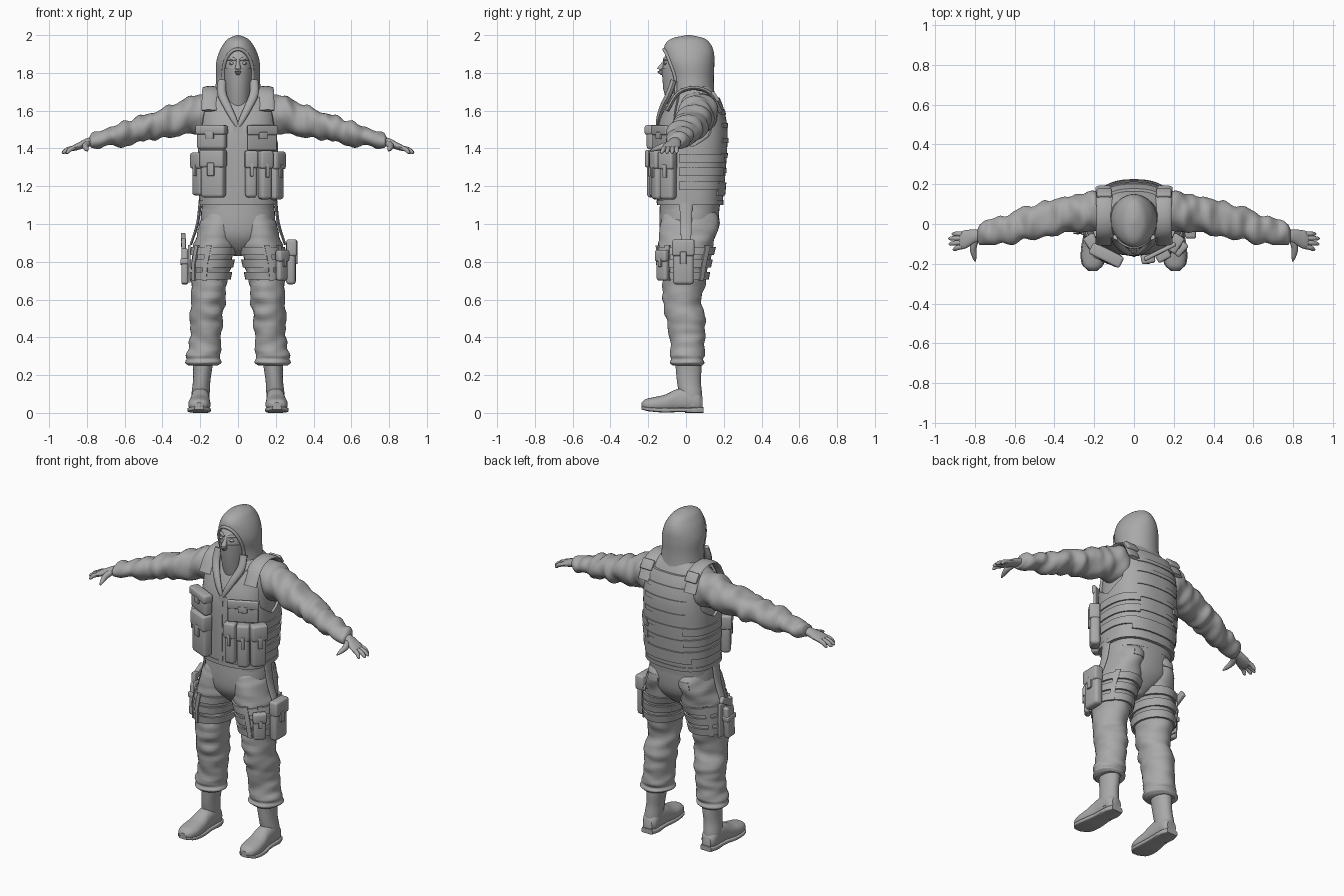
import bpy, bmesh, math
from mathutils import Vector, Matrix, noise

if "Cube" in bpy.data.objects:
    bpy.data.objects.remove(bpy.data.objects["Cube"])

GREY = (0.4, 0.4, 0.4, 1)
mat = bpy.data.materials.new("plain_grey")
mat.use_nodes = True
mat.diffuse_color = GREY
mat.node_tree.nodes["Principled BSDF"].inputs["Base Color"].default_value = GREY
mat.node_tree.nodes["Principled BSDF"].inputs["Roughness"].default_value = 0.7
parts = []


# ---------- helpers ----------
def finish(name, bm):
    bmesh.ops.recalc_face_normals(bm, faces=bm.faces)
    me = bpy.data.meshes.new(name)
    bm.to_mesh(me)
    bm.free()
    me.materials.append(mat)
    ob = bpy.data.objects.new(name, me)
    bpy.context.scene.collection.objects.link(ob)
    parts.append(ob)


def make(name, rings, s=1):
    """Skin closed rings of points, cap both ends; s=-1 mirrors in x."""
    bm = bmesh.new()
    vs = [[bm.verts.new((p[0] * s, p[1], p[2])) for p in r] for r in rings]
    n = len(vs[0])
    for a, b in zip(vs, vs[1:]):
        for j in range(n):
            bm.faces.new((a[j], a[(j + 1) % n], b[(j + 1) % n], b[j]))
    bm.faces.new(vs[0])
    bm.faces.new(vs[-1])
    finish(name, bm)


def sample(rows, t):
    """Smoothly interpolate section rows (station, c1, c2, r1, r2)."""
    i = max(k for k in range(len(rows) - 1) if k == 0 or rows[k][0] <= t)
    a, b = rows[i], rows[i + 1]
    p, q = rows[max(i - 1, 0)], rows[min(i + 2, len(rows) - 1)]
    h = b[0] - a[0]
    u = min(max((t - a[0]) / h, 0), 1)
    out = []
    for k in range(1, 5):
        m0 = (b[k] - p[k]) / (b[0] - p[0]) * h
        m1 = (q[k] - a[k]) / (q[0] - a[0]) * h
        out.append((2*u**3 - 3*u*u + 1) * a[k] + (u**3 - 2*u*u + u) * m0
                   + (3*u*u - 2*u**3) * b[k] + (u**3 - u*u) * m1)
    return out


def surf(rows, a, t, off=0.0, p=2.0, axis="z"):
    """Point on a sectioned body at angle a (degrees) and station t."""
    c1, c2, r1, r2 = sample(rows, t)
    c, s = math.cos(math.radians(a)), math.sin(math.radians(a))
    x = c1 + (r1 + off) * math.copysign(abs(c) ** (2 / p), c)
    y = c2 + (r2 + off) * math.copysign(abs(s) ** (2 / p), s)
    return Vector({"z": (x, y, t), "x": (t, x, y), "y": (x, t, y)}[axis])


def loft(name, rows, s=1, axis="z", p=2.0, n=36, k=5, folds=0.0, floor=0.0):
    ts = [a[0] + (b[0] - a[0]) * i / k for a, b in zip(rows, rows[1:]) for i in range(k)]
    ts.append(rows[-1][0])
    stretch = {"z": Vector((9, 9, 22)), "x": Vector((22, 9, 9)), "y": Vector((9, 9, 9))}[axis]
    rings = []
    for t in ts:
        ring = []
        for j in range(n):
            q = surf(rows, 360 * j / n, t, 0, p, axis)
            if folds:
                q = surf(rows, 360 * j / n, t, folds * noise.noise(q * stretch), p, axis)
            q.z = max(q.z, floor)
            ring.append(q)
        rings.append(ring)
    make(name, rings, s)


def patch(name, rows, lim, off, thick=0.012, p=2.0, nu=24, nv=8):
    """Thick sheet following a body; lim(u, v) gives (angle, height)."""
    bm = bmesh.new()
    lay = []
    for o in (off, off - thick):
        lay.append([[bm.verts.new(surf(rows, *lim(i / nu, j / nv), o, p)) for j in range(nv + 1)]
                    for i in range(nu + 1)])
    for g in lay:
        for i in range(nu):
            for j in range(nv):
                bm.faces.new((g[i][j], g[i + 1][j], g[i + 1][j + 1], g[i][j + 1]))
    rim = [(i, 0) for i in range(nu)] + [(nu, j) for j in range(nv)]
    rim += [(nu - i, nv) for i in range(nu)] + [(0, nv - j) for j in range(nv)]
    for (a, b), (c, d) in zip(rim, rim[1:] + rim[:1]):
        bm.faces.new((lay[0][a][b], lay[0][c][d], lay[1][c][d], lay[1][a][b]))
    finish(name, bm)


def band(name, rows, a0, a1, z0, z1, off, p=2.0, thick=0.012):
    patch(name, rows, lambda u, v: (a0 + (a1 - a0) * u, z0 + (z1 - z0) * v), off, thick, p, 28, 2)


def tube(name, pts, radii, s=1, side=(0, 0, 1), flat=1.0, n=12):
    """Round or flat tube; flat scales the radius across the side vector."""
    rows = [(i, *q, r) for i, (q, r) in enumerate(zip(pts, radii))]
    steps = [i / 4 for i in range(4 * (len(rows) - 1) + 1)]
    vals = [sample(rows, t) for t in steps]
    rings = []
    for i, v in enumerate(vals):
        d = Vector(vals[min(i + 1, len(vals) - 1)][:3]) - Vector(vals[max(i - 1, 0)][:3])
        d.normalize()
        u = Vector(side)
        u = (u - d * u.dot(d)).normalized()
        w = d.cross(u) * flat
        rings.append([Vector(v[:3]) + v[3] * (u * math.cos(2 * math.pi * j / n) + w * math.sin(2 * math.pi * j / n))
                      for j in range(n)])
    make(name, rings, s)


def box(name, loc, size, rz=0.0, tilt=0.0, bev=0.01):
    bm = bmesh.new()
    bmesh.ops.create_cube(bm, size=1)
    bmesh.ops.scale(bm, vec=size, verts=bm.verts)
    bmesh.ops.bevel(bm, geom=bm.edges[:], offset=min(bev, min(size) * 0.4), segments=3,
                    profile=0.5, affect="EDGES")
    bm.transform(Matrix.Translation(loc) @ Matrix.Rotation(rz, 4, "Z") @ Matrix.Rotation(tilt, 4, "X"))
    finish(name, bm)


def pouch(name, rows, a, z0, z1, w, d, p=2.0, flap=0.35):
    """Bevelled pouch with flap and tab, standing out from a body."""
    zm, h = (z0 + z1) / 2, z1 - z0
    t = (surf(rows, a + 2, zm, 0, p) - surf(rows, a - 2, zm, 0, p)).normalized()
    nrm, rz = Vector((t.y, -t.x, 0)).normalized(), math.atan2(t.y, t.x)
    c = surf(rows, a, zm, 0.008, p) + nrm * d / 2
    up = Vector((0, 0, 1))
    box(name, c, (w, d, h), rz, bev=0.018)
    box(name + "_flap", c + up * h * (0.5 - flap / 2) + nrm * 0.005, (w + 0.008, d + 0.006, h * flap + 0.006), rz, bev=0.012)
    box(name + "_tab", c + up * h * (0.45 - flap) + nrm * (d / 2 + 0.004), (w * 0.3, 0.012, h * 0.28), rz, bev=0.003)


# ---------- torso and vest ----------
TP = 2.5
TORSO = [(1.06, 0, .02, .19, .155), (1.2, 0, .025, .195, .165), (1.4, 0, .03, .2, .175), (1.52, 0, .035, .197, .17),
         (1.62, 0, .042, .188, .142), (1.68, 0, .045, .165, .115), (1.72, 0, .04, .12, .1), (1.76, 0, .035, .085, .085)]
loft("jacket_torso", TORSO, p=TP)


def lerp(keys, d):
    for (a, x), (b, y) in zip(keys, keys[1:]):
        if d <= b:
            return x + (y - x) * (d - a) / (b - a)
    return keys[-1][1]


def vest_top(a):
    d = abs((a - 90) % 360 - 180)
    if d <= 90:
        return lerp([(0, 1.53), (28, 1.67), (52, 1.68), (64, 1.47), (90, 1.41)], d)
    return lerp([(0, 1.67), (52, 1.67), (64, 1.47), (90, 1.41)], 180 - d)


patch("vest", TORSO, lambda u, v: (270 + 360 * u, 1.1 + (vest_top(270 + 360 * u) - 1.1) * v), .013, .02, TP, 120, 24)
band("vest_hem", TORSO, 0, 360, 1.1, 1.125, .018, TP)
band("zip_flap", TORSO, 266, 274, 1.12, 1.52, .017, TP)
band("zip", TORSO, 269.3, 270.7, 1.13, 1.53, .021, TP)
for i, z in enumerate((1.27, 1.35, 1.43, 1.51, 1.58)):
    band("back_webbing", TORSO, 55, 125, z, z + .025, .018, TP)
for z in (1.18, 1.255, 1.325):
    band("left_side_strap", TORSO, -15, 62, z, z + .045, .021, TP)
    band("right_side_strap", TORSO, 118, 195, z, z + .045, .021, TP)
band("back_lower_panel", TORSO, 48, 132, 1.15, 1.22, .022, TP)
for s in (1, -1):
    tube("shoulder_strap", [(.15, -.1, 1.60), (.148, -.045, 1.69), (.145, .04, 1.72), (.148, .13, 1.69), (.15, .185, 1.59)],
         [.043] * 5, s, (1, 0, 0), .25, 16)
    box("shoulder_buckle", (.15 * s, .155, 1.675), (.075, .02, .06), 0, .6, .006)
    tube("hood_collar", [(.085, -.065, 1.76), (.085, -.09, 1.69), (.055, -.125, 1.62), (.025, -.145, 1.56), (.004, -.152, 1.52)],
         [.022, .024, .021, .017, .01], s, (1, 0, 0), .7)

# ---------- front pouches ----------
for name, a, z0, z1, w, d in [
        ("right_large_pouch", 240, 1.14, 1.39, .13, .06), ("right_outer_pouch", 212, 1.15, 1.375, .085, .055),
        ("left_inner_pouch", 284, 1.14, 1.385, .062, .045), ("left_middle_pouch", 304, 1.13, 1.385, .066, .055),
        ("left_outer_pouch", 328, 1.13, 1.38, .085, .055), ("right_chest_bag", 238, 1.395, 1.52, .165, .055),
        ("left_chest_pocket", 302, 1.39, 1.52, .17, .014)]:
    pouch(name, TORSO, a, z0, z1, w, d, TP)

# ---------- head and hood ----------
HEAD = [(1.58, 0, 0, .06, .08), (1.68, 0, -.02, .06, .085), (1.74, 0, -.022, .072, .1), (1.82, 0, -.018, .08, .107),
        (1.88, 0, -.012, .08, .1), (1.94, 0, 0, .05, .07)]
loft("head", HEAD)
band("face_mask", HEAD, 180, 360, 1.6, 1.825, .005)
band("mask_brow", HEAD, 180, 360, 1.875, 1.93, .005)
tube("nose", [(0, -.105, 1.87), (0, -.125, 1.84), (0, -.136, 1.812), (0, -.11, 1.79)], [.008, .012, .017, .008])
for s in (1, -1):
    loft("eye", [(1.838, .032, -.107, .001, .001), (1.85, .032, -.107, .015, .013), (1.862, .032, -.107, .001, .001)], s, n=16)
    tube("eyebrow", [(.01, -.117, 1.868), (.035, -.108, 1.876), (.06, -.085, 1.868)], [.006, .009, .005], s)

HOOD = [(1.64, 0, .04, .13, .12), (1.7, 0, .035, .122, .115), (1.77, 0, .03, .116, .117), (1.85, 0, .02, .116, .13),
        (1.91, 0, .015, .1, .132), (1.955, 0, .01, .075, .118), (1.985, 0, .012, .046, .08), (2.0, 0, .015, .005, .01)]


def opening(z):
    """Half angle of the face opening at height z."""
    w = .078 * math.sqrt(max(0, 1 - ((z - 1.8) / .125) ** 2)) if z > 1.8 else .078
    return math.degrees(math.asin(min(w / sample(HOOD, z)[2], 1)))


def hood_lim(u, v):
    z = 1.64 + .36 * v
    g = opening(z)
    return 270 + g + (360 - 2 * g) * u, z


patch("hood", HOOD, hood_lim, 0, .014, 2, 48, 60)
edge = [1.68 + .244 * math.sin(math.pi / 2 * i / 12) for i in range(13)]
hem = [surf(HOOD, 270 + opening(z), z) for z in edge] + [surf(HOOD, 270 - opening(z), z) for z in edge[::-1]]
tube("hood_hem", hem, [.009] * len(hem), 1, (.05, 1, .02))

# ---------- arms and hands ----------
ARM = [(.12, .06, 1.585, .09, .105), (.2, .065, 1.585, .1, .106), (.3, .052, 1.56, .094, .094), (.4, .034, 1.535, .09, .08),
       (.5, .012, 1.507, .086, .07), (.62, -.018, 1.475, .075, .06), (.72, -.042, 1.452, .064, .05),
       (.775, -.053, 1.44, .05, .041), (.785, -.055, 1.438, .036, .03)]
PALM = [(.76, -.055, 1.441, .028, .023), (.8, -.062, 1.43, .034, .024), (.84, -.075, 1.414, .045, .02),
        (.872, -.083, 1.402, .044, .015), (.882, -.084, 1.398, .03, .008)]
for s in (1, -1):
    loft("sleeve", ARM, s, "x", folds=.02, k=8)
    loft("palm", PALM, s, "x", n=20)
    for y0, y1, x1 in ((-.05, -.05, .915), (-.071, -.073, .932), (-.092, -.1, .93), (-.112, -.128, .91)):
        tube("finger", [(.862, y0, 1.405), (.862 + (x1 - .862) * .55, (y0 + y1) / 2, 1.395), (x1 - .008, y1, 1.38), (x1, y1, 1.374)],
             [.0125, .012, .009, .003], s)
    tube("thumb", [(.795, -.075, 1.428), (.808, -.12, 1.412), (.803, -.16, 1.398), (.797, -.187, 1.388)], [.018, .017, .012, .004], s)

# ---------- trousers, boots and thigh straps ----------
loft("trouser_seat", [(.83, 0, .01, .02, .05), (.87, 0, .01, .09, .1), (.93, 0, .012, .17, .142), (1.0, 0, .015, .196, .156),
                      (1.12, 0, .02, .19, .158)], p=2.3)
LEG = [(.25, .182, .006, .078, .08), (.265, .18, .006, .092, .096), (.285, .18, .006, .086, .085), (.305, .18, .006, .09, .09),
       (.34, .176, .008, .085, .087), (.42, .17, .005, .084, .094), (.5, .165, -.003, .088, .103), (.6, .157, -.02, .09, .1),
       (.7, .15, -.012, .097, .117), (.8, .14, -.008, .107, .133), (.9, .118, .004, .112, .146), (1.0, .105, .015, .098, .152),
       (1.06, .1, .018, .08, .14)]
SHAFT = [(.04, .2, .035, .045, .05), (.1, .198, .025, .048, .06), (.16, .193, .016, .046, .063), (.22, .188, .014, .049, .067),
         (.3, .184, .01, .058, .07)]
FOOT = [(-.235, .207, .042, .018, .012), (-.215, .207, .042, .044, .03), (-.17, .205, .044, .058, .039), (-.11, .203, .05, .056, .047),
        (-.05, .2, .065, .05, .06), (.02, .199, .07, .048, .066), (.065, .198, .06, .045, .055), (.088, .198, .05, .03, .035)]
SOLE = [(-.235, .207, .026, .024, .008), (-.2, .207, .02, .056, .011), (-.12, .205, .014, .061, .012), (-.04, .2, .016, .052, .012),
        (.04, .198, .016, .05, .012), (.092, .198, .018, .036, .012)]
HEEL = [(-.005, .199, .014, .046, .014), (.05, .198, .014, .05, .014), (.093, .198, .014, .036, .014)]
for s in (1, -1):
    loft("trouser_leg", LEG, s, folds=.014, k=6)
    loft("boot_shaft", SHAFT, s)
    loft("boot_foot", FOOT, s, "y", p=2.3, floor=.014)
    loft("boot_sole", SOLE, s, "y", p=5)
    loft("boot_heel", HEEL, s, "y", p=6)
    leg = [(r[0], r[1] * s, *r[2:]) for r in LEG]
    out = 0 if s > 0 else 180
    for z in (.705, .77, .835):
        band("thigh_strap", leg, 0, 360, z, z + .042, .014)
    for da in (-75, -40, 45):
        band("strap_loop", leg, out + da * s - 6, out + da * s + 6, .70, .885, .02)
    band("back_pocket_flap", leg, 90 - 18, 90 + 18, .99, 1.03, .012)
    tube("hip_strap", [(.2, 0, 1.11), (.215, 0, 1.0), (.25, 0, .89)], [.035, .03, .026], s, (0, 1, 0), .25)

left, right = LEG, [(r[0], -r[1], *r[2:]) for r in LEG]
pouch("left_thigh_pouch", left, -2, .68, .915, .11, .05)
pouch("left_thigh_small_pouch", left, -48, .7, .86, .07, .035)

# sidearm in its thigh holster
box("holster_plate", (-.258, 0, .79), (.014, .11, .2), bev=.005)
box("holster_body", (-.282, -.01, .775), (.036, .07, .19), 0, -.08, .012)
box("holster_band", (-.283, -.01, .8), (.044, .08, .03), 0, -.08, .006)
box("sidearm_slide", (-.288, -.005, .88), (.024, .036, .09), 0, -.08, .005)
box("sidearm_grip", (-.29, .035, .915), (.026, .1, .04), 0, .5, .008)

# ---------- shading ----------
bpy.ops.object.select_all(action="DESELECT")
for ob in parts:
    ob.select_set(True)
bpy.context.view_layer.objects.active = parts[0]
bpy.ops.object.shade_smooth_by_angle(angle=math.radians(40))
